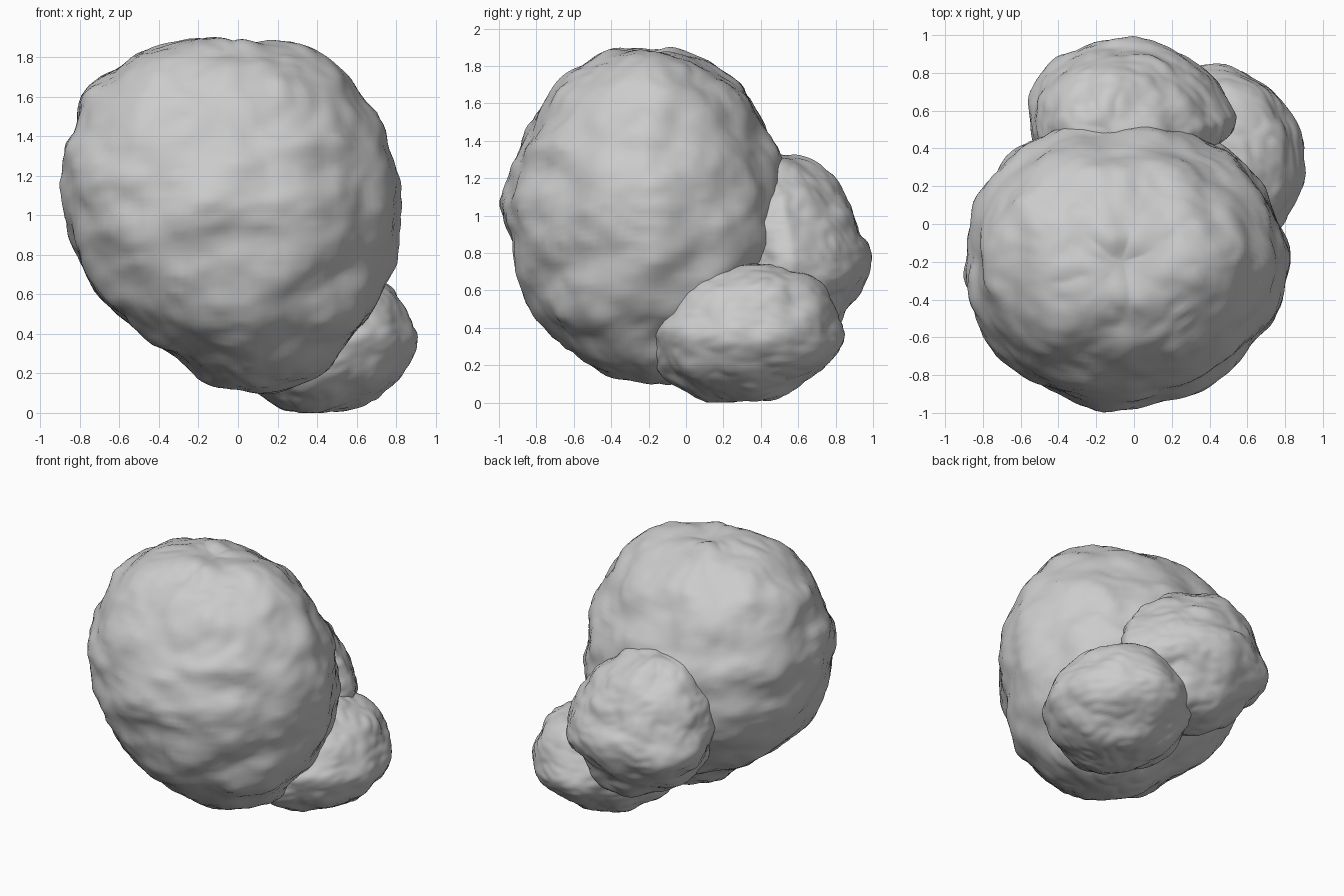
import bpy, bmesh, math
from mathutils import Vector, noise


def spline(rows, t):
    # Catmull-Rom through the section rows, t in 0..1
    f = t * (len(rows) - 1)
    i = min(int(f), len(rows) - 2)
    u = f - i
    p = [rows[max(0, min(len(rows) - 1, i + k))] for k in (-1, 0, 1, 2)]
    return [0.5 * (2*b + (c - a)*u + (2*a - 5*b + 4*c - d)*u*u + (3*b - a - 3*c + d)*u**3)
            for a, b, c, d in zip(*p)]


def rock(name, rows, corners, offset, amp, size, rings=84, segs=120):
    # rows: z, x min, x max, y min, y max from bottom pole to top pole
    # corners: radius factors at back right, back left, front left, front right
    def factor(w):
        return 1 + sum((c - 1) * max(0, math.cos(2*(w - math.pi/4*(2*k + 1))))
                       * (math.cos(w - math.pi/4*(2*k + 1)) > 0)
                       for k, c in enumerate(corners))
    bm = bmesh.new()
    loops = []
    for r in range(1, rings):
        z, x0, x1, y0, y1 = spline(rows, r / rings)
        cx, cy, a, b = (x0 + x1)/2, (y0 + y1)/2, (x1 - x0)/2, (y1 - y0)/2
        loops.append([bm.verts.new((cx + a*math.cos(w)*factor(w), cy + b*math.sin(w)*factor(w), z))
                      for w in (2*math.pi*s/segs for s in range(segs))])
    for lo, hi in zip(loops, loops[1:]):
        for s in range(segs):
            n = (s + 1) % segs
            bm.faces.new((lo[s], lo[n], hi[n], hi[s]))
    for ring, row, up in ((loops[0], rows[0], False), (loops[-1], rows[-1], True)):
        pole = bm.verts.new(((row[1] + row[2])/2, (row[3] + row[4])/2, row[0]))
        for s in range(segs):
            n = (s + 1) % segs
            bm.faces.new((ring[s], ring[n], pole) if up else (ring[n], ring[s], pole))
    bm.normal_update()
    # broad lumps plus finer ridges, slightly flattened
    moves = []
    for v in bm.verts:
        q = Vector((v.co.x, v.co.y, v.co.z*1.3)) / size + Vector((offset, offset*0.7, 0))
        d = noise.noise(q) + 0.5*abs(noise.noise(q*1.9)) - 0.12 + 0.04*noise.noise(q*4)
        moves.append((v, v.normal * d * amp))
    for v, m in moves:
        v.co += m
        v.co.z = max(v.co.z, 0)
    me = bpy.data.meshes.new(name)
    bm.to_mesh(me)
    bm.free()
    for p in me.polygons:
        p.use_smooth = True
    ob = bpy.data.objects.new(name, me)
    bpy.context.collection.objects.link(ob)
    return ob


# large boulder
rock("main_boulder", [
    (0.10, 0.05, 0.05, -0.13, -0.13),
    (0.13, -0.10, 0.28, -0.36, 0.05),
    (0.25, -0.28, 0.48, -0.57, 0.20),
    (0.45, -0.56, 0.65, -0.79, 0.36),
    (0.65, -0.74, 0.75, -0.89, 0.50),
    (0.85, -0.83, 0.80, -0.94, 0.57),
    (1.05, -0.87, 0.82, -0.97, 0.57),
    (1.25, -0.89, 0.79, -0.93, 0.53),
    (1.45, -0.83, 0.72, -0.85, 0.44),
    (1.65, -0.74, 0.58, -0.72, 0.33),
    (1.80, -0.54, 0.45, -0.59, 0.15),
    (1.88, -0.28, 0.20, -0.42, -0.05),
    (1.88, -0.06, -0.06, -0.20, -0.20)], (0.97, 1.03, 1.03, 0.98), 3.1, 0.038, 0.25)

# boulder leaning on the back
rock("back_boulder", [
    (0.30, 0.05, 0.05, 0.53, 0.53),
    (0.33, -0.15, 0.27, 0.33, 0.71),
    (0.50, -0.40, 0.45, 0.20, 0.87),
    (0.71, -0.54, 0.54, 0.16, 0.98),
    (0.92, -0.53, 0.47, 0.15, 0.93),
    (1.12, -0.46, 0.34, 0.16, 0.84),
    (1.28, -0.32, 0.12, 0.26, 0.68),
    (1.33, -0.10, -0.10, 0.48, 0.48)], (0.91, 1.05, 1, 0.92), 8.4, 0.032, 0.2)

# small boulder low on the right
rock("side_boulder", [
    (0.01, 0.40, 0.40, 0.27, 0.27),
    (0.03, 0.22, 0.60, 0.05, 0.50),
    (0.14, 0.02, 0.78, -0.10, 0.68),
    (0.30, -0.08, 0.89, -0.18, 0.82),
    (0.46, -0.07, 0.87, -0.16, 0.82),
    (0.62, 0.03, 0.79, -0.08, 0.74),
    (0.72, 0.20, 0.60, 0.12, 0.54),
    (0.73, 0.40, 0.40, 0.34, 0.34)], (1.01, 0.96, 1, 0.99), 14.7, 0.03, 0.2)
